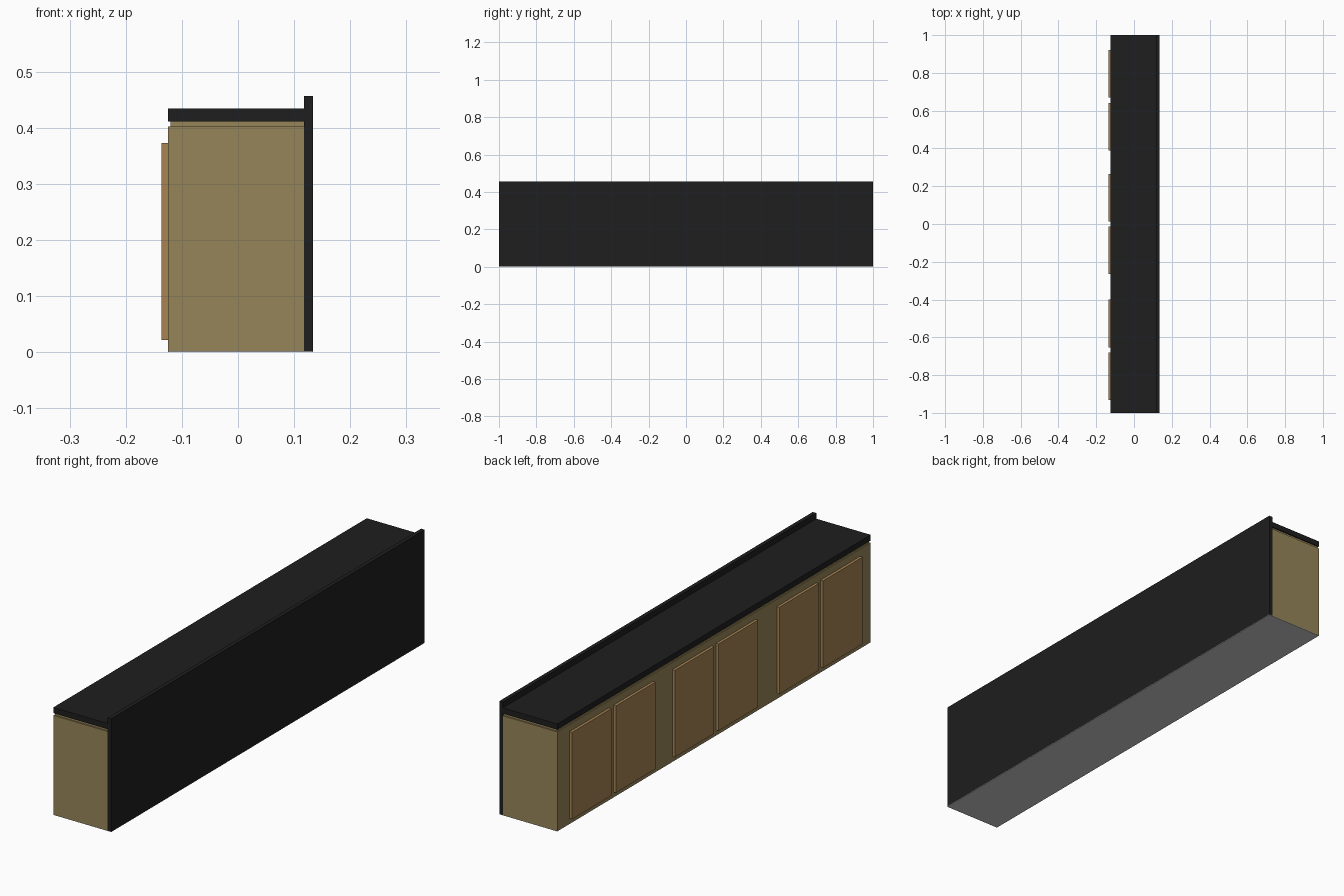
import bpy, bmesh

if "Cube" in bpy.data.objects:
    bpy.data.objects.remove(bpy.data.objects["Cube"])


def material(name, rgb):
    m = bpy.data.materials.new(name)
    m.diffuse_color = (*rgb, 1)
    m.use_nodes = True
    m.node_tree.nodes["Principled BSDF"].inputs["Base Color"].default_value = m.diffuse_color
    return m


tan = material("tan_wood", (0.31, 0.235, 0.1))
brown = material("brown_wood", (0.39, 0.23, 0.085))
black = material("black_stone", (0.013, 0.013, 0.013))


def box(name, lo, hi, mat=None):
    bm = bmesh.new()
    bmesh.ops.create_cube(bm, size=1)
    for v in bm.verts:
        v.co = [(a + b) / 2 + c * (b - a) for a, b, c in zip(lo, hi, v.co)]
    me = bpy.data.meshes.new(name)
    bm.to_mesh(me)
    bm.free()
    if mat:
        me.materials.append(mat)
    ob = bpy.data.objects.new(name, me)
    bpy.context.collection.objects.link(ob)
    return ob


FRONT, BACK, BASE = -0.125, 0.118, 0.002

# Thin grey underside and cabinet carcass
box("base", (FRONT, -1, 0), (0.134, 1, BASE))
box("cabinet_body", (FRONT, -1, BASE), (BACK, 1, 0.402), tan)

# Recessed rim, countertop and backsplash panel
box("recessed_rim", (-0.12, -0.995, 0.402), (BACK, 0.995, 0.411), tan)
box("countertop", (FRONT, -1, 0.411), (BACK, 1, 0.434), black)
box("back_panel", (BACK, -1, BASE), (0.134, 1, 0.457), black)

# Three pairs of door panels on the long side
for i, centre in enumerate((-0.667, 0.0, 0.655)):
    for side, name in ((-1, "a"), (1, "b")):
        y = centre + side * 0.14
        box(f"door_{i + 1}{name}", (-0.136, y - 0.126, 0.022),
            (FRONT, y + 0.126, 0.373), brown)
